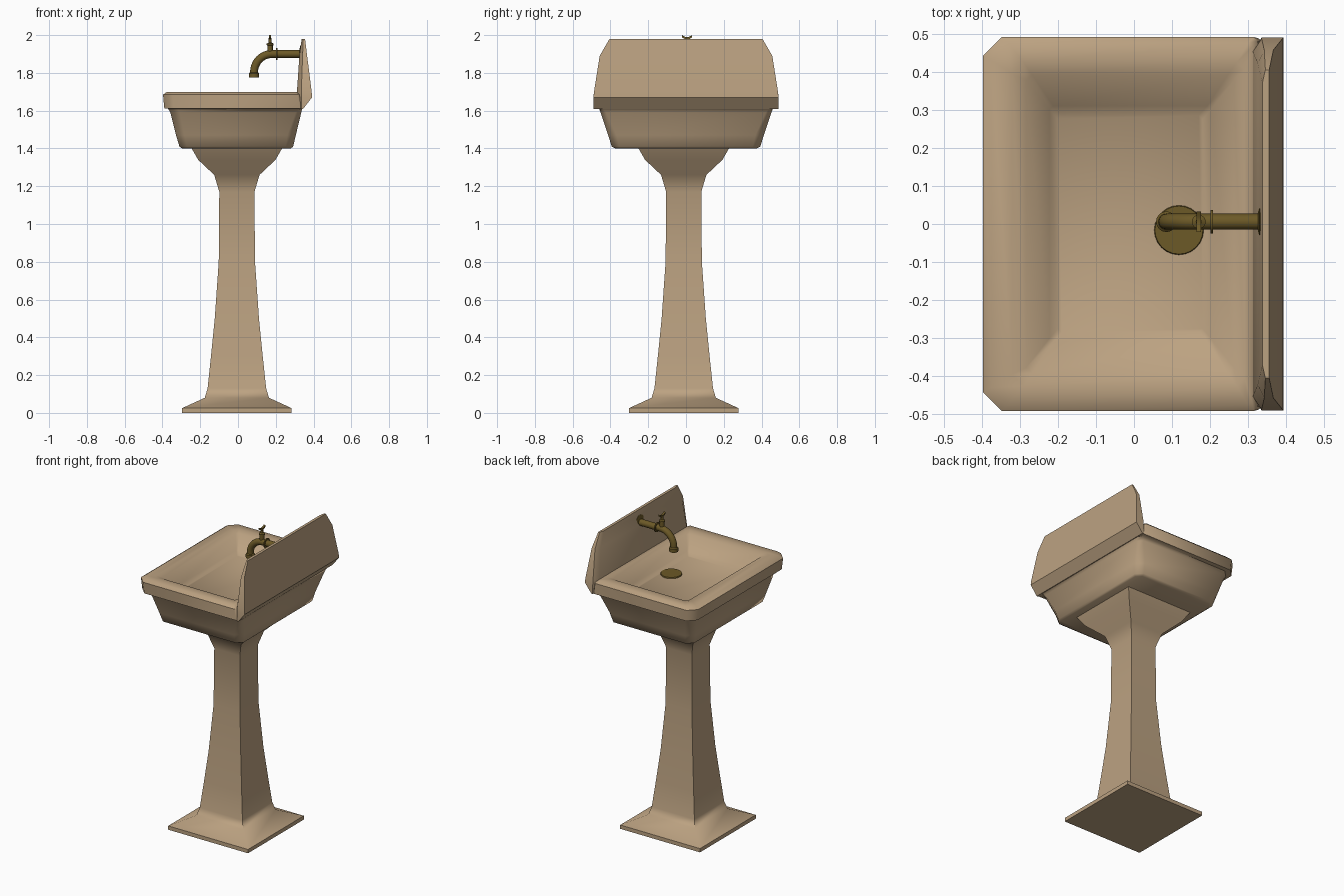
import bpy, bmesh, math
from mathutils import Vector

cube = bpy.data.objects.get("Cube")
if cube:
    bpy.data.objects.remove(cube)


def material(name, rgb):
    m = bpy.data.materials.new(name)
    m.use_nodes = True
    m.diffuse_color = (*rgb, 1)
    m.node_tree.nodes["Principled BSDF"].inputs["Base Color"].default_value = (*rgb, 1)
    return m


CERAMIC = material("beige ceramic", (0.50, 0.36, 0.22))
BRASS = material("aged brass", (0.15, 0.10, 0.02))


def finish(bm, name, mat, angle):
    bmesh.ops.recalc_face_normals(bm, faces=bm.faces)
    mesh = bpy.data.meshes.new(name)
    bm.to_mesh(mesh)
    bm.free()
    mesh.materials.append(mat)
    ob = bpy.data.objects.new(name, mesh)
    bpy.context.collection.objects.link(ob)
    bpy.ops.object.select_all(action='DESELECT')
    ob.select_set(True)
    bpy.context.view_layer.objects.active = ob
    bpy.ops.object.shade_smooth_by_angle(angle=math.radians(angle))
    return ob


def loft(name, rings, mat, angle=40):
    """Skin a stack of equal point rings and cap both ends."""
    bm = bmesh.new()
    rows = [[bm.verts.new(p) for p in ring] for ring in rings]
    n = len(rows[0])
    for a, b in zip(rows, rows[1:]):
        for i in range(n):
            j = (i + 1) % n
            bm.faces.new((a[i], a[j], b[j], b[i]))
    bm.faces.new(rows[0])
    bm.faces.new(rows[-1])
    return finish(bm, name, mat, angle)


def turned(name, base, axis, profile, sides=20):
    """Revolve (radius, distance) pairs round an axis starting at base."""
    q = Vector(axis).to_track_quat('Z', 'Y')
    rings = []
    for r, d in profile:
        turn = [2 * math.pi * i / sides for i in range(sides)]
        rings.append([Vector(base) + q @ Vector((r * math.cos(t), r * math.sin(t), d))
                      for t in turn])
    return loft(name, rings, BRASS)


def chamfered(z, x0, x1, y, front, back):
    """Rectangle with cut corners, as one ring."""
    half = [(x1, y - back), (x1 - back, y), (x0 + front, y), (x0, y - front)]
    return [(px, py, z) for px, py in half] + [(px, -py, z) for px, py in reversed(half)]


# Square pedestal with flared foot and head
profile = [(0, .29), (.025, .29), (.08, .17), (.13, .155), (.3, .137), (.5, .117),
           (.8, .096), (1.17, .093), (1.26, .12), (1.34, .205), (1.41, .245)]
CX, CY = -.006, -.012
loft("pedestal", [[(CX + sx * w, CY + sy * w, z) for sx, sy in
                   ((-1, -1), (1, -1), (1, 1), (-1, 1))] for z, w in profile],
     CERAMIC, 50)

# Basin: underside, overhanging rim, sloped bowl and floor
basin = [(1.40, -.295, .28, .375, .03, .03),
         (1.41, -.31, .292, .393, .04, .04),
         (1.47, -.328, .306, .412, .045, .045),
         (1.59, -.358, .335, .452, .05, .03),
         (1.61, -.37, .34, .46, .05, .02),
         (1.612, -.39, .338, .487, .05, .01),
         (1.685, -.397, .325, .491, .05, .01),
         (1.70, -.375, .31, .475, .045, .01),
         (1.70, -.32, .29, .425, .03, .02),
         (1.69, -.283, .262, .392, .015, .015),
         (1.625, -.222, .202, .31, .01, .01),
         (1.605, -.2, .18, .285, .01, .01)]
loft("basin", [chamfered(*row) for row in basin], CERAMIC, 48)

# Backsplash: each row is height, front x, edge x, back x, half width
splash = [(1.61, .322, .335, .345, .49), (1.67, .314, .335, .392, .49),
          (1.70, .312, .335, .390, .487), (1.89, .325, .342, .366, .457),
          (1.98, .337, .345, .355, .405)]
rings = []
for z, xf, xe, xb, w in splash:
    side = [(xf, w - .035), (xe, w), (xb, w)]
    rings.append([(x, y, z) for x, y in side] + [(x, -y, z) for x, y in reversed(side)])
loft("backsplash", rings, CERAMIC, 30)

# Spout: straight pipe from the wall, bending down
PY, PZ, BEND = .006, 1.9, .095
curve = bpy.data.curves.new("spout", 'CURVE')
curve.dimensions = '3D'
curve.bevel_depth = .021
curve.bevel_resolution = 4
curve.use_fill_caps = True
path = [(.335, PY, PZ)]
for i in range(11):
    a = math.pi / 2 * i / 10
    path.append((.18 - BEND * math.sin(a), PY, PZ - BEND * (1 - math.cos(a))))
path.append((.085, PY, 1.785))
spline = curve.splines.new('POLY')
spline.points.add(len(path) - 1)
for point, co in zip(spline.points, path):
    point.co = (*co, 1)
spline.use_smooth = True
curve.materials.append(BRASS)
bpy.context.collection.objects.link(bpy.data.objects.new("spout", curve))

# Spout fittings
turned("wall_flange", (.338, PY, PZ), (-1, 0, 0), [(.046, 0), (.046, .008), (.026, .012)])
turned("pipe_collar", (.208, PY, PZ), (-1, 0, 0), [(.031, 0), (.031, .007)])
turned("spout_nozzle", (.085, PY, 1.775), (0, 0, 1), [(.027, 0), (.027, .022), (.021, .028)])

# Tap valve and curved lever
turned("valve_stem", (.17, PY, 1.91), (0, 0, 1),
       [(.014, 0), (.014, .035), (.018, .037), (.018, .045), (.008, .05), (.008, .075)])
lever = [(-.027, 1.994), (-.013, 1.986), (0, 1.983), (.013, 1.986), (.027, 1.994)]
loft("valve_lever", [[(.17 + dx, PY + y, z + dz) for dx, dz in
                      ((-.006, -.006), (.006, -.006), (.006, .006), (-.006, .006))]
                     for y, z in lever], BRASS)

# Drain: plate, raised ring, hub and spokes
DX, DY, DZ = .118, -.016, 1.605
turned("drain_plate", (DX, DY, DZ), (0, 0, 1), [(.064, -.004), (.064, .003)], 24)
turned("drain_ring", (DX, DY, DZ), (0, 0, 1),
       [(.044, .002), (.065, .002), (.063, .008), (.044, .008)], 24)
turned("drain_hub", (DX, DY, DZ), (0, 0, 1), [(.012, .002), (.012, .008)], 12)
for k in range(8):
    a = math.tau * k / 8
    u, v = Vector((math.cos(a), math.sin(a), 0)), Vector((-math.sin(a), math.cos(a), 0))
    c = Vector((DX, DY, DZ))
    loft("drain_spoke", [[c + u * r + v * s + Vector((0, 0, h)) for s, h in
                          ((-.003, .002), (.003, .002), (.003, .008), (-.003, .008))]
                         for r in (.01, .046)], BRASS)
